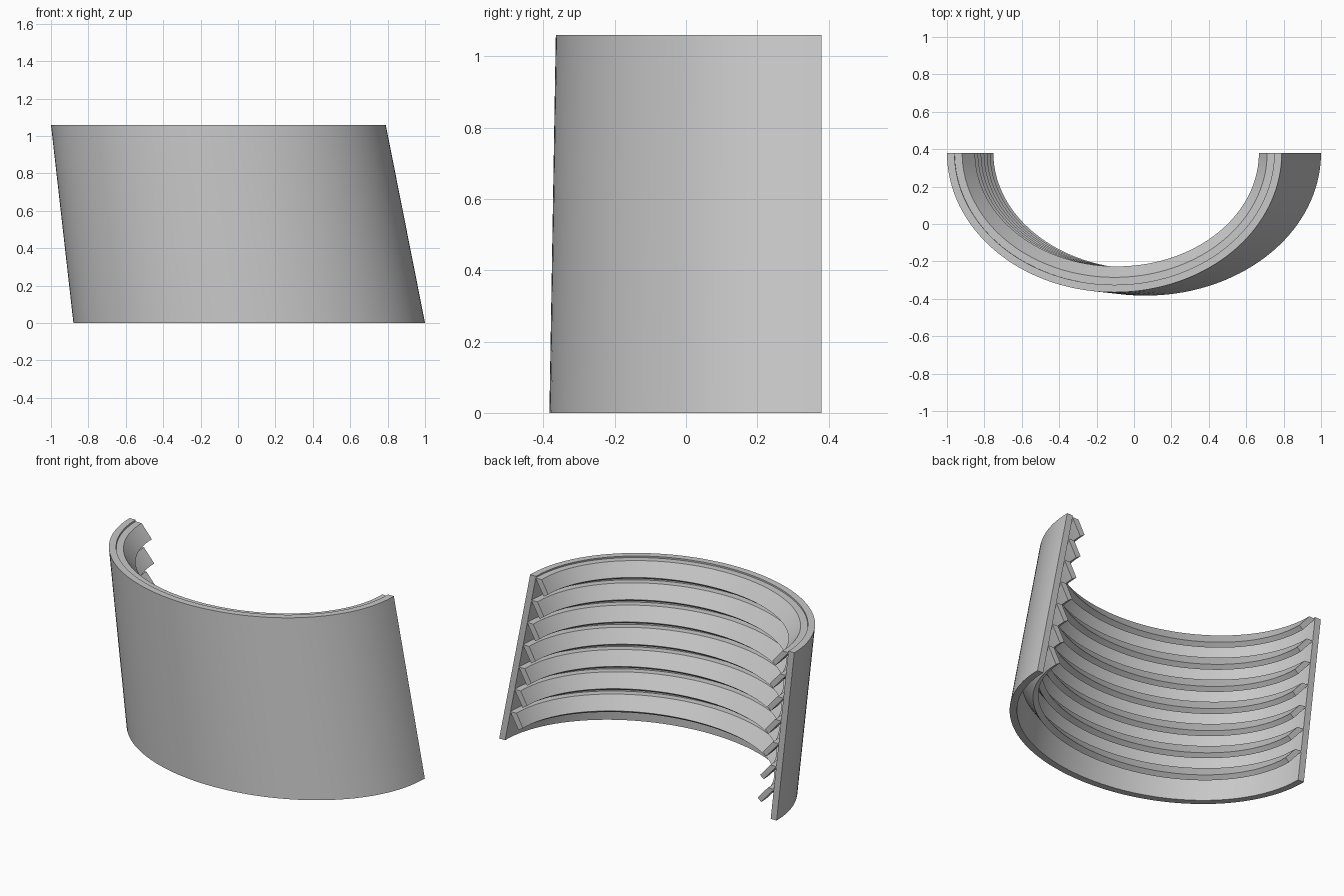
import bpy
import bmesh
from math import cos, sin, pi, radians

cube = bpy.data.objects.get("Cube")
if cube:
    bpy.data.objects.remove(cube, do_unlink=True)

HEIGHT = 1.06
BACK = 0.38
WALL = 0.04
SEGMENTS = 72

grey = bpy.data.materials.new("plain_grey")
grey.use_nodes = True
COLOUR = (0.58, 0.58, 0.58, 1)
grey.diffuse_color = COLOUR
grey.node_tree.nodes["Principled BSDF"].inputs["Base Color"].default_value = COLOUR


def shell_point(angle, inset, z):
    """Point on the leaning, tapering half ellipse, moved inward by inset."""
    t = z / HEIGHT
    return (0.06 - 0.165 * t + (0.94 - 0.045 * t - inset) * cos(angle),
            BACK + (0.763 - 0.018 * t - inset) * sin(angle), z)


def sweep(name, section):
    """Sweep a closed (inset, z) section around the half ellipse."""
    bm = bmesh.new()
    rings = []
    for i in range(SEGMENTS + 1):
        angle = pi + pi * i / SEGMENTS
        rings.append([bm.verts.new(shell_point(angle, o, z)) for o, z in section])
    n = len(section)
    for a, b in zip(rings, rings[1:]):
        for k in range(n):
            m = (k + 1) % n
            bm.faces.new((a[k], a[m], b[m], b[k]))
    bm.faces.new(rings[0])
    bm.faces.new(rings[-1])
    bmesh.ops.recalc_face_normals(bm, faces=bm.faces)
    mesh = bpy.data.meshes.new(name)
    bm.to_mesh(mesh)
    bm.free()
    mesh.materials.append(grey)
    obj = bpy.data.objects.new(name, mesh)
    bpy.context.collection.objects.link(obj)
    bpy.ops.object.select_all(action='DESELECT')
    obj.select_set(True)
    bpy.context.view_layer.objects.active = obj
    bpy.ops.object.shade_smooth_by_angle(angle=radians(25))
    return obj


# Thin curved outer wall
sweep("outer_wall", [(0, 0), (WALL, 0), (WALL, HEIGHT), (0, HEIGHT)])

# Seven thin, steep louvres with a flat top edge against the wall
for i in range(7):
    top = 1.05 - 0.144 * i
    sweep(f"louvre_{i + 1}", [
        (WALL - 0.002, top),
        (0.08, top),
        (0.14, top - 0.08),
        (0.114, top - 0.1),
    ])
